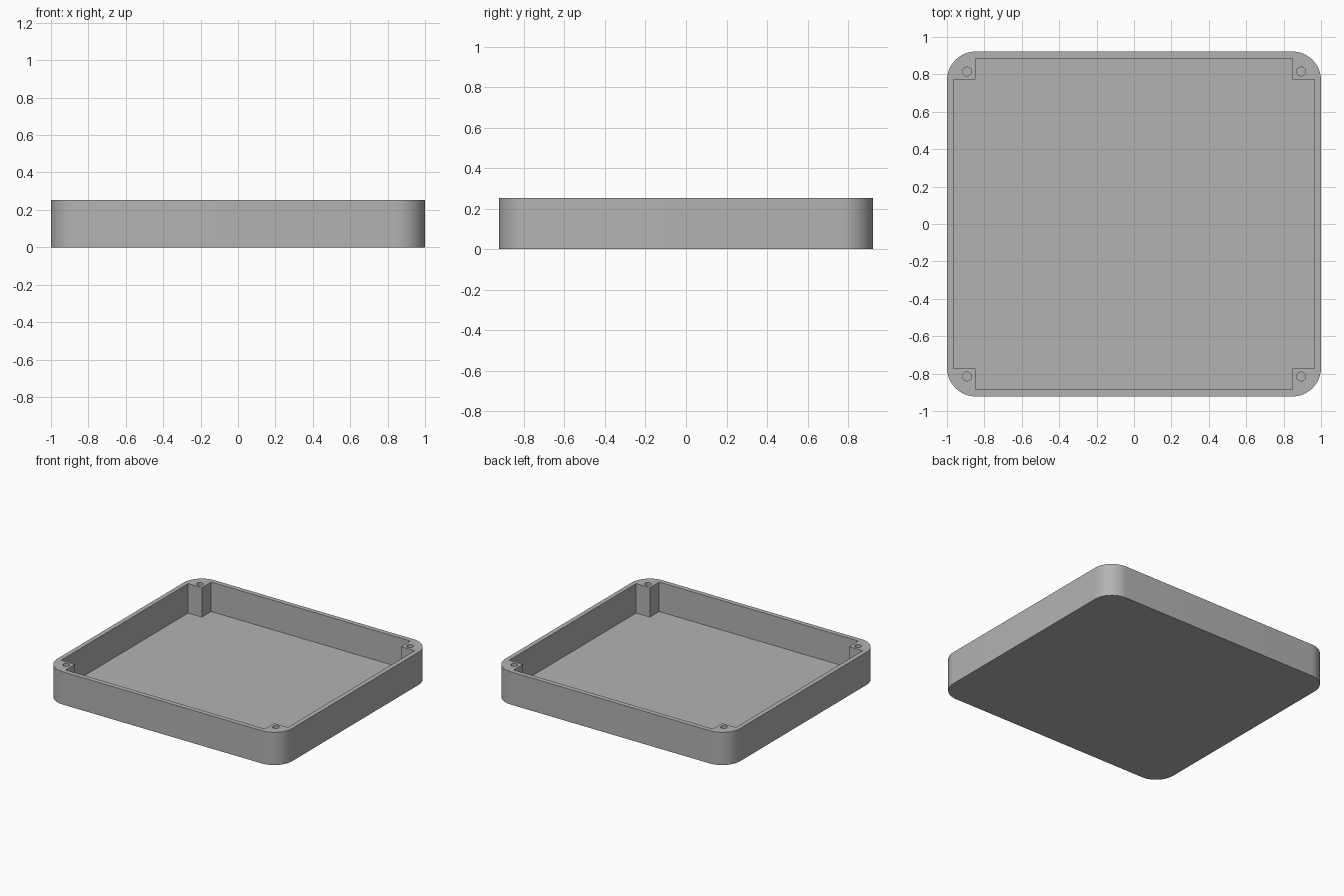
import bpy, bmesh
from math import cos, sin, pi, radians

cube = bpy.data.objects.get("Cube")
if cube:
    bpy.data.objects.remove(cube, do_unlink=True)

HALF_X, HALF_Y, HEIGHT = 1.0, 0.922, 0.252
RADIUS, FLOOR = 0.154, 0.025
INNER_X, INNER_Y = 0.965, 0.885      # inside of the thin walls
POST_X, POST_Y = 0.848, 0.772        # inner faces of the corner posts
HOLE_X, HOLE_Y, HOLE_R = 0.893, 0.815, 0.024
QUADRANTS = [(1, 1), (-1, 1), (-1, -1), (1, -1)]

grey = bpy.data.materials.new("grey plastic")
grey.use_nodes = True
colour = (0.45, 0.45, 0.45, 1)
grey.diffuse_color = colour
grey.node_tree.nodes["Principled BSDF"].inputs["Base Color"].default_value = colour


def prism(name, outline, z0, z1):
    """Extrude a closed xy outline from z0 to z1."""
    bm = bmesh.new()
    face = bm.faces.new([bm.verts.new((x, y, z0)) for x, y in outline])
    top = bmesh.ops.extrude_face_region(bm, geom=[face])["geom"]
    verts = [v for v in top if isinstance(v, bmesh.types.BMVert)]
    bmesh.ops.translate(bm, verts=verts, vec=(0, 0, z1 - z0))
    bmesh.ops.recalc_face_normals(bm, faces=bm.faces)
    mesh = bpy.data.meshes.new(name)
    bm.to_mesh(mesh)
    bm.free()
    mesh.materials.append(grey)
    obj = bpy.data.objects.new(name, mesh)
    bpy.context.collection.objects.link(obj)
    return obj


def arc(cx, cy, r, start, sweep, steps):
    angles = [start + sweep * i / steps for i in range(steps + 1)]
    return [(cx + r * cos(a), cy + r * sin(a)) for a in angles]


# Tray body: rounded rectangle
outline = []
for i, (sx, sy) in enumerate(QUADRANTS):
    outline += arc(sx * (HALF_X - RADIUS), sy * (HALF_Y - RADIUS),
                   RADIUS, i * pi / 2, pi / 2, 16)
tray = prism("tray", outline, 0, HEIGHT)

# Cavity: a cross-shaped pocket that leaves a square post in each corner
pocket = []
for i, (sx, sy) in enumerate(QUADRANTS):
    corner = [(INNER_X, POST_Y), (POST_X, POST_Y), (POST_X, INNER_Y)]
    if i % 2:
        corner.reverse()
    pocket += [(sx * x, sy * y) for x, y in corner]
cutters = [prism("cavity_cutter", pocket, FLOOR, HEIGHT + 0.1)]

# Screw holes in the posts
for sx, sy in QUADRANTS:
    circle = arc(sx * HOLE_X, sy * HOLE_Y, HOLE_R, 0, 2 * pi, 24)[:-1]
    cutters.append(prism("screw_hole_cutter", circle, FLOOR, HEIGHT + 0.1))

bpy.ops.object.select_all(action="DESELECT")
bpy.context.view_layer.objects.active = tray
tray.select_set(True)
for cutter in cutters:
    cutter.hide_render = True
    mod = tray.modifiers.new("cut", "BOOLEAN")
    mod.operation, mod.solver, mod.object = "DIFFERENCE", "EXACT", cutter
    bpy.ops.object.modifier_apply(modifier=mod.name)
    bpy.data.objects.remove(cutter, do_unlink=True)

bpy.ops.object.shade_smooth_by_angle(angle=radians(30))
